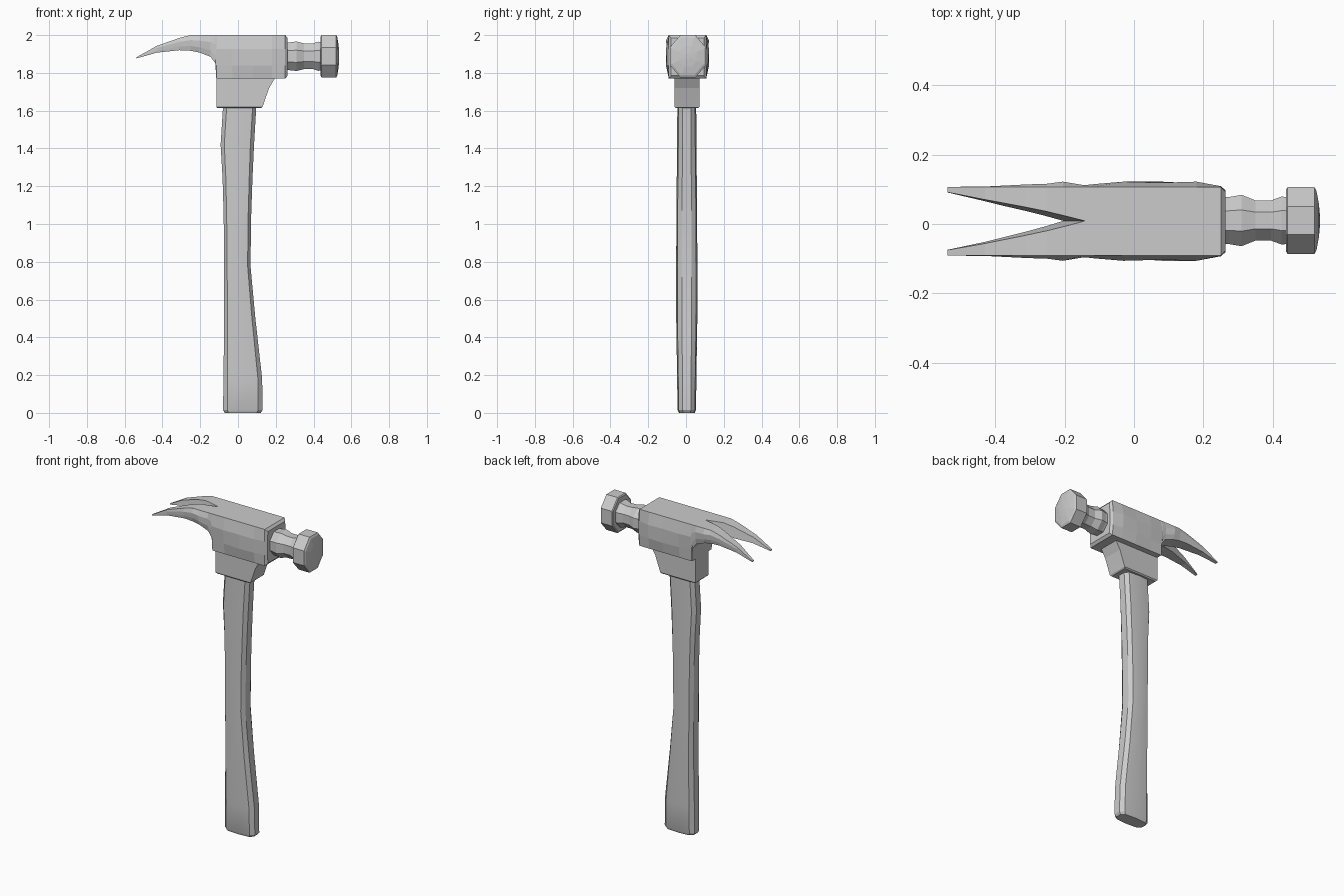
import bpy, bmesh, math


def loft(name, rings):
    """Skin a list of equal-length point rings and cap both ends."""
    bm = bmesh.new()
    vs = [[bm.verts.new(p) for p in r] for r in rings]
    n = len(rings[0])
    for a, b in zip(vs, vs[1:]):
        for i in range(n):
            j = (i + 1) % n
            bm.faces.new((a[i], a[j], b[j], b[i]))
    bm.faces.new(vs[0])
    bm.faces.new(vs[-1])
    bmesh.ops.recalc_face_normals(bm, faces=bm.faces)
    me = bpy.data.meshes.new(name)
    bm.to_mesh(me)
    bm.free()
    ob = bpy.data.objects.new(name, me)
    bpy.context.collection.objects.link(ob)
    return ob


def activate(ob):
    bpy.ops.object.select_all(action='DESELECT')
    ob.select_set(True)
    bpy.context.view_layer.objects.active = ob


# Handle: ten-sided section swept up z: (z, x min, x max, half depth)
def handle_ring(z, x0, x1, hy):
    c, hx = (x0 + x1) / 2, (x1 - x0) / 2
    half = [(1, 0.45), (0.78, 0.88), (0, 1.0), (-0.78, 0.88), (-1, 0.45)]
    pts = half + [(u, -v) for u, v in reversed(half)]
    return [(c + u * hx, 0.004 + v * hy, z) for u, v in pts]


handle = loft("handle", [handle_ring(*s) for s in [
    (0.0, -0.070, 0.120, 0.042), (0.015, -0.079, 0.130, 0.049),
    (0.18, -0.077, 0.128, 0.051), (0.50, -0.073, 0.092, 0.056),
    (0.78, -0.073, 0.066, 0.056), (1.05, -0.076, 0.070, 0.055),
    (1.25, -0.082, 0.077, 0.053), (1.42, -0.092, 0.085, 0.051),
    (1.64, -0.078, 0.098, 0.050)]])
activate(handle)
bpy.ops.object.shade_smooth_by_angle(angle=math.radians(25))

# Collar: flared rectangular socket under the head
loft("collar", [[(x0, -hy + 0.005, z), (x1, -hy + 0.005, z),
                 (x1, hy + 0.005, z), (x0, hy + 0.005, z)]
                for z, x0, x1, hy in [
    (1.613, -0.108, 0.122, 0.059), (1.620, -0.115, 0.130, 0.066),
    (1.655, -0.115, 0.142, 0.066), (1.72, -0.115, 0.165, 0.066),
    (1.78, -0.115, 0.200, 0.066)]])

# Head and claw: eight-sided section swept along x
# (x, bottom z, top z, edge half width, upper bulge, lower bulge)
def head_ring(x, zb, zt, w, up, low):
    h = zt - zb
    side = [(w, zt), (up, zb + 0.68 * h), (low, zb + 0.30 * h), (w, zb)]
    pts = side + [(-y, z) for y, z in reversed(side)]
    return [(x, 0.008 + y, z) for y, z in pts]


head = loft("head_with_claw", [head_ring(*s) for s in [
    (-0.537, 1.877, 1.883, 0.099, 0.099, 0.099),
    (-0.43, 1.907, 1.943, 0.099, 0.100, 0.100),
    (-0.31, 1.920, 1.985, 0.099, 0.106, 0.103),
    (-0.25, 1.917, 2.000, 0.099, 0.108, 0.106),
    (-0.205, 1.908, 2.000, 0.099, 0.114, 0.110),
    (-0.145, 1.885, 2.000, 0.099, 0.104, 0.104),
    (-0.120, 1.850, 2.000, 0.099, 0.106, 0.104),
    (-0.115, 1.770, 2.000, 0.099, 0.107, 0.103),
    (-0.03, 1.770, 2.000, 0.099, 0.114, 0.106),
    (0.08, 1.770, 2.000, 0.099, 0.111, 0.114),
    (0.18, 1.770, 2.000, 0.099, 0.114, 0.109),
    (0.250, 1.770, 2.000, 0.099, 0.101, 0.101),
    (0.263, 1.785, 1.985, 0.086, 0.090, 0.090)]])

# V notch between the prongs, wider at the top
notch = loft("notch_cutter", [
    [(apex, 0.009, z), (-0.6, 0.009 + w, z), (-0.6, 0.009 - w, z)]
    for z, apex, w in [(1.84, -0.25, 0.094), (2.03, -0.12, 0.118)]])
notch.hide_render = True
cut = head.modifiers.new("notch", 'BOOLEAN')
cut.operation = 'DIFFERENCE'
cut.object = notch
activate(head)
bpy.ops.object.modifier_apply(modifier="notch")
bpy.data.objects.remove(notch)


# Neck and striking face: octagons along x (x, half height, half depth)
def octagon(x, hz, hy):
    k = 1 / math.cos(math.pi / 8)
    angles = [math.pi / 8 + i * math.pi / 4 for i in range(8)]
    return [(x, 0.01 + hy * k * math.cos(a), 1.888 + hz * k * math.sin(a))
            for a in angles]


loft("neck", [octagon(*s) for s in [
    (0.24, 0.074, 0.068), (0.275, 0.074, 0.068), (0.31, 0.078, 0.074),
    (0.35, 0.068, 0.058), (0.395, 0.067, 0.058), (0.425, 0.077, 0.069),
    (0.45, 0.074, 0.067)]])
loft("striking_face", [octagon(*s) for s in [
    (0.438, 0.105, 0.090), (0.443, 0.112, 0.096), (0.520, 0.112, 0.096),
    (0.526, 0.100, 0.085), (0.533, 0.055, 0.047), (0.536, 0.015, 0.013)]])
